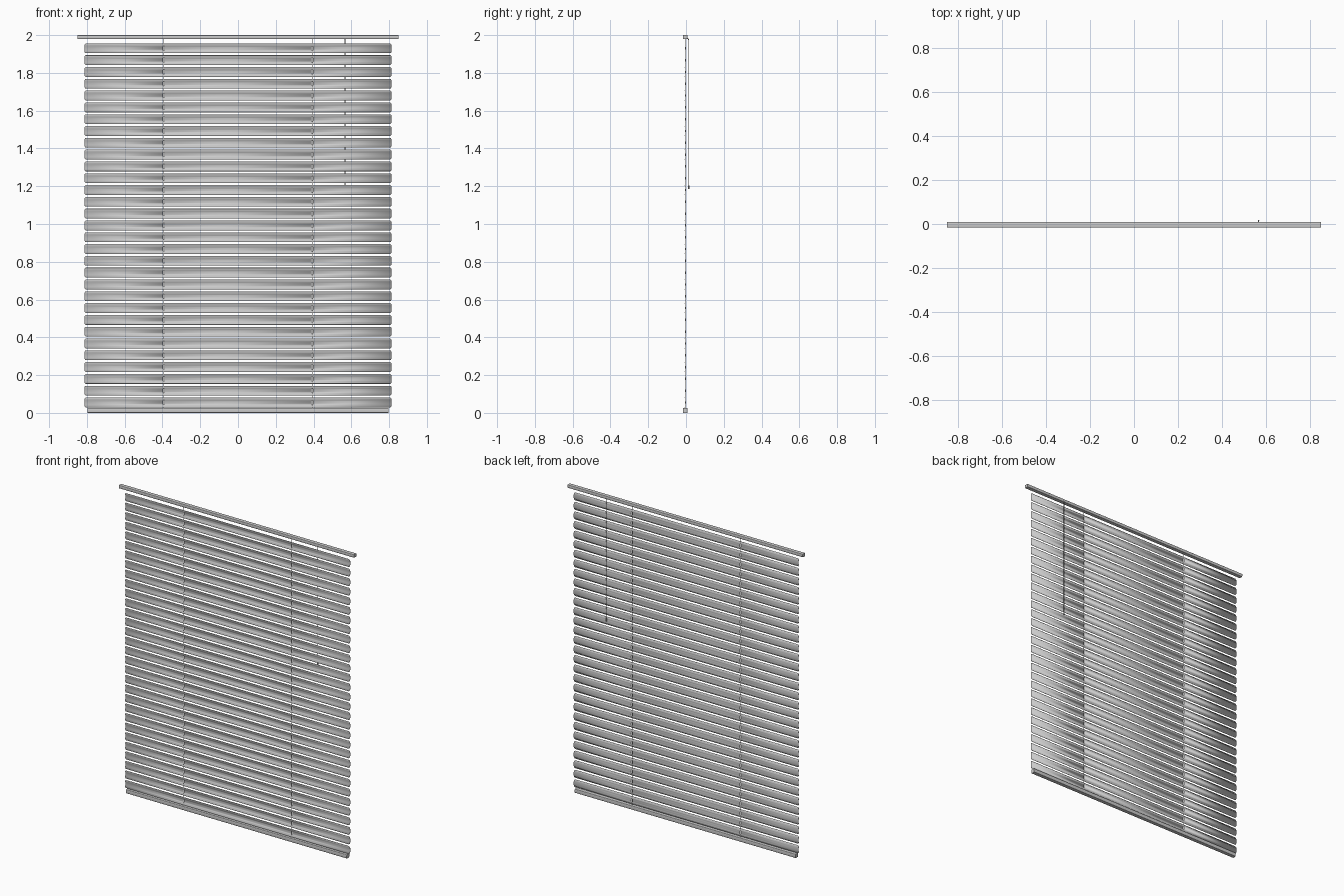
import bpy, bmesh, math
from mathutils import Vector

if "Cube" in bpy.data.objects:
    bpy.data.objects.remove(bpy.data.objects["Cube"])

YC = -0.004            # depth centre of rails and slats
CORD_X = 0.393
SLATS, PITCH, Z0 = 31, 0.0625, 0.055


def finish(name, bm, loc=(0, 0, 0)):
    bmesh.ops.recalc_face_normals(bm, faces=bm.faces)
    me = bpy.data.meshes.new(name)
    bm.to_mesh(me)
    bm.free()
    ob = bpy.data.objects.new(name, me)
    ob.location = loc
    bpy.context.collection.objects.link(ob)
    bpy.context.view_layer.objects.active = ob
    for o in bpy.context.selected_objects:
        o.select_set(False)
    ob.select_set(True)
    bpy.ops.object.shade_smooth_by_angle(angle=math.radians(35))
    return ob


def rail(name, half, depth, z_lo, z_hi, bevel):
    bm = bmesh.new()
    bmesh.ops.create_cube(bm, size=1)
    bmesh.ops.scale(bm, vec=(2 * half, depth, z_hi - z_lo), verts=bm.verts)
    edges = [e for e in bm.edges
             if abs(e.verts[0].co.x - e.verts[1].co.x) > 0.1]
    bmesh.ops.bevel(bm, geom=edges, offset=bevel, segments=3,
                    profile=0.5, affect='EDGES')
    return finish(name, bm, (0, YC, (z_lo + z_hi) / 2))


def rod(name, a, b, r, sides=8):
    a, b = Vector(a), Vector(b)
    bm = bmesh.new()
    bmesh.ops.create_cone(bm, cap_ends=True, segments=sides,
                          radius1=r, radius2=r, depth=(b - a).length)
    rot = Vector((0, 0, 1)).rotation_difference(b - a).to_matrix()
    bmesh.ops.rotate(bm, matrix=rot, verts=bm.verts)
    return finish(name, bm, (a + b) / 2)


# head rail and bottom rail
rail("head_rail", 0.85, 0.026, 1.979, 2.0, 0.004)
rail("bottom_rail", 0.798, 0.026, 0.0, 0.026, 0.004)

# one curved slat with rounded ends and cord slots, shared by all rows
L, H, SAG, SLOT, N = 0.813, 0.0515, 0.005, 0.004, 10
xs = [-L, -CORD_X - SLOT, -CORD_X + SLOT, CORD_X - SLOT, CORD_X + SLOT, L]
bm = bmesh.new()
grid = []
for j in range(N + 1):
    t = 2 * j / N - 1
    inset = 0.006 * max(0, abs(t) - 0.6) ** 2 / 0.16
    row = []
    for x in xs:
        if abs(x) == L:
            x -= math.copysign(inset, x)
        row.append(bm.verts.new((x, SAG * (0.5 - t * t), t * H / 2)))
    grid.append(row)
for j in range(N):
    for i in range(5):
        if i in (1, 3) and 3 <= j <= 6:
            continue
        bm.faces.new((grid[j][i], grid[j][i + 1],
                      grid[j + 1][i + 1], grid[j + 1][i]))
slat = finish("slat_01", bm, (0, YC, Z0))
mod = slat.modifiers.new("thickness", 'SOLIDIFY')
mod.thickness = 0.001
mod.offset = 0
for k in range(1, SLATS):
    s = slat.copy()
    s.name = f"slat_{k + 1:02d}"
    s.location.z = Z0 + k * PITCH
    bpy.context.collection.objects.link(s)

# lift cords through the slots
for side, x in (("left", -CORD_X), ("right", CORD_X)):
    rod(f"lift_cord_{side}", (x, YC, 0.02), (x, YC, 1.985), 0.0015, 6)

# tilt wand hanging behind, with its hook and end tip
rod("wand_hook", (0.566, 0.004, 1.988), (0.566, 0.0145, 1.975), 0.002)
rod("tilt_wand", (0.566, 0.0145, 1.977), (0.566, 0.0145, 1.2), 0.0025)
rod("wand_tip", (0.566, 0.0145, 1.205), (0.566, 0.0145, 1.185), 0.0035)
